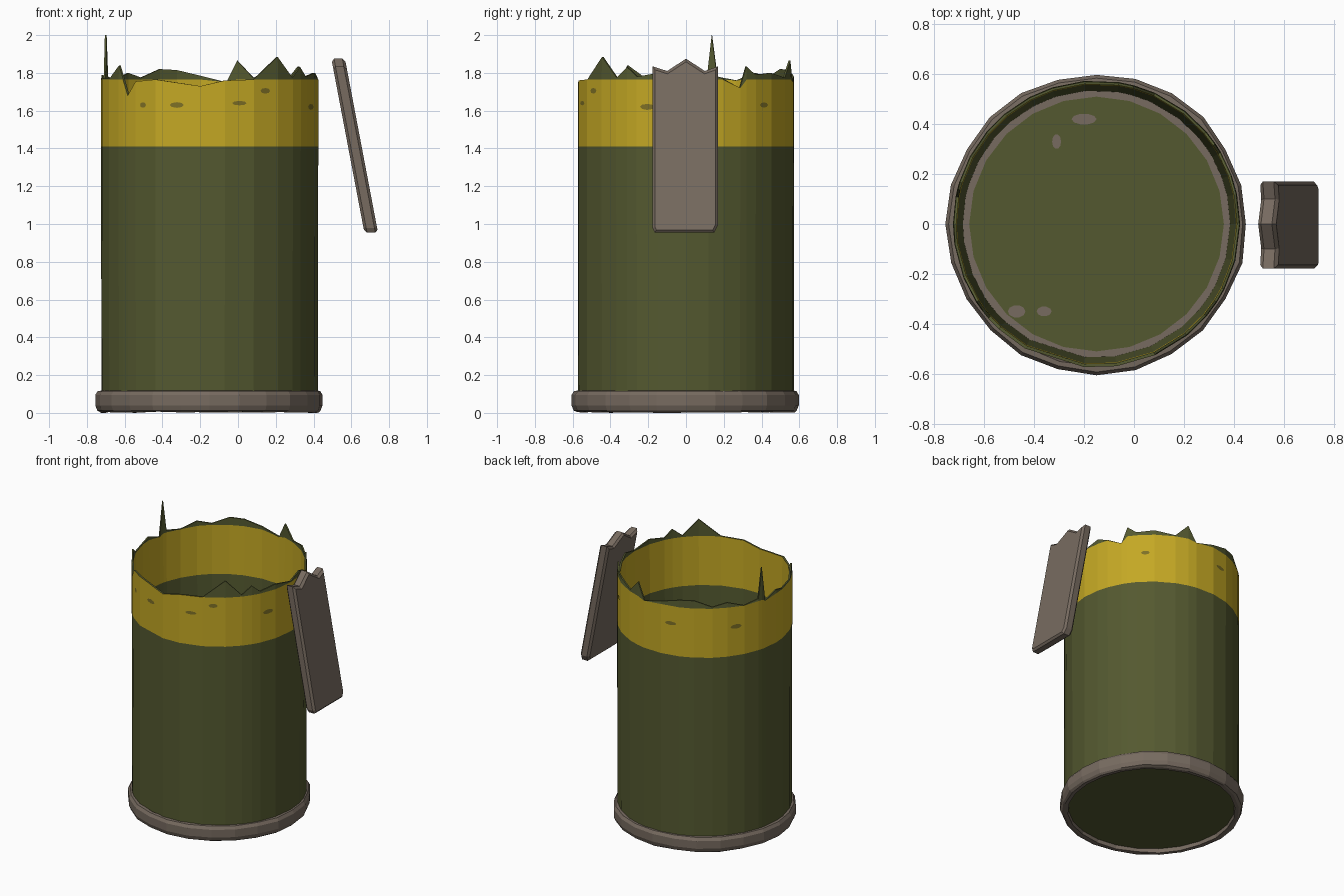
import bpy, bmesh, math, random

if "Cube" in bpy.data.objects:
    bpy.data.objects.remove(bpy.data.objects["Cube"])

random.seed(4)
CX = -0.15                      # axis of the can


def srgb(r, g, b):
    f = lambda c: (c / 255 / 12.92) if c < 11 else ((c / 255 + 0.055) / 1.055) ** 2.4
    return (f(r), f(g), f(b), 1)


def material(name, rgb):
    m = bpy.data.materials.new(name)
    m.diffuse_color = srgb(*rgb)
    m.use_nodes = True
    m.node_tree.nodes["Principled BSDF"].inputs["Base Color"].default_value = m.diffuse_color
    return m


GREEN = material("olive green", (84, 89, 48))
YELLOW = material("warning yellow", (196, 168, 36))
GREY = material("worn metal grey", (119, 107, 96))
STAIN = material("dirty yellow", (126, 112, 38))


def finish(bm, name, mats, recalc=True):
    if recalc:
        bmesh.ops.recalc_face_normals(bm, faces=bm.faces)
    me = bpy.data.meshes.new(name)
    bm.to_mesh(me)
    bm.free()
    ob = bpy.data.objects.new(name, me)
    for m in mats:
        me.materials.append(m)
    bpy.context.collection.objects.link(ob)
    return ob


def polar(r, deg, z):
    a = math.radians(deg)
    return (CX + r * math.cos(a), r * math.sin(a), z)


# Torn rim: angle -> height of the tips and notches
tears = {-172: 1.77, -158: 1.77, -147: 1.84, -143: 1.765, -139: 1.68, -133: 1.755, -120: 1.765,
         -95: 1.73, -82: 1.76, -66: 1.765, -51: 1.885, -40: 1.775, -33: 1.83, -27: 1.78, -15: 1.80,
         0: 1.77, 12: 1.80, 20: 1.77, 30: 1.72, 34: 1.835, 40: 1.79, 52: 1.80, 66: 1.775,
         75: 1.865, 81: 1.75, 95: 1.785, 108: 1.815, 118: 1.82, 130: 1.775, 140: 1.80,
         152: 1.76, 163: 1.78, 166: 2.0, 169: 1.75, 180: 1.79}
keys = sorted(tears)
BAND_LOW, BAND_TOP = 1.41, 1.765

# Can wall: outer and inner skin, green body, yellow band, green torn tips
bm = bmesh.new()
columns = []
for a in keys:
    top = tears[a]
    band = min(top, BAND_TOP)
    prof = [(0.573, 0.05), (0.575, BAND_LOW), (0.575, band), (0.572, top),
            (0.562, top), (0.562, band), (0.560, BAND_LOW), (0.535, 0.05)]
    columns.append([bm.verts.new(polar(r, a, z)) for r, z in prof])
colour = [0, 1, 0, 0, 0, 1, 0, 0]
n = len(columns)
for i in range(n):
    p, q = columns[i], columns[(i + 1) % n]
    for j in range(8):
        k = (j + 1) % 8
        f = bm.faces.new((p[j], q[j], q[k], p[k]))
        f.material_index = colour[j]
bmesh.ops.remove_doubles(bm, verts=bm.verts, dist=0.0005)
finish(bm, "can_wall", [GREEN, YELLOW])

# Base ring: a slightly dented metal hoop
bm = bmesh.new()
N = 24
hoop = []
for i in range(N):
    d = random.uniform(-0.008, 0.004)
    e = random.uniform(0, 0.008)
    prof = [(0.57, 0.118), (0.590 + d, 0.116), (0.603 + d, 0.095), (0.603 + d, 0.04),
            (0.592 + d, 0.012), (0.575, e), (0.55, e), (0.545, 0.04)]
    hoop.append([bm.verts.new(polar(r, 360 * i / N, z)) for r, z in prof])
for i in range(N):
    p, q = hoop[i], hoop[(i + 1) % N]
    for j in range(8):
        k = (j + 1) % 8
        bm.faces.new((p[j], q[j], q[k], p[k]))
finish(bm, "base_ring", [GREY])

# Floor: green disc with a worn grey edge on the inside
bm = bmesh.new()
rings = [[bm.verts.new(polar(r, 360 * i / N, z)) for i in range(N)]
         for r, z in [(0.56, 0.03), (0.56, 0.07), (0.51, 0.07)]]
bm.faces.new(rings[0])
bm.faces.new(rings[2])
for s in range(2):
    for i in range(N):
        k = (i + 1) % N
        f = bm.faces.new((rings[s][i], rings[s][k], rings[s + 1][k], rings[s + 1][i]))
        f.material_index = s
finish(bm, "floor", [GREEN, GREY])

# Worn patches on the floor: x, y, half sizes
bm = bmesh.new()
for x, y, rx, ry in [(-0.20, 0.42, 0.05, 0.022), (-0.31, 0.33, 0.018, 0.03),
                     (-0.36, -0.35, 0.03, 0.02), (-0.47, -0.35, 0.035, 0.025)]:
    bm.faces.new([bm.verts.new((x + rx * math.cos(t * math.pi / 5),
                                y + ry * math.sin(t * math.pi / 5), 0.073)) for t in range(10)])
finish(bm, "floor_wear", [GREY])


# Stains on the yellow band: plates laid flat on the wall facet at that angle
def facet_point(deg, z):
    lo = max(k for k in keys if k <= deg)
    hi = min(k for k in keys if k > deg)
    half = math.radians(hi - lo) / 2
    off = math.radians(deg - (lo + hi) / 2)
    return polar(0.575 * math.cos(half) / math.cos(off) + 0.002, deg, z)


bm = bmesh.new()
for a, z, wa, hz in [(-128, 1.63, 2, 0.015), (-108, 1.63, 4, 0.015), (-74, 1.64, 4, 0.012),
                     (-59, 1.705, 3, 0.015), (-21, 1.62, 4, 0.016), (46, 1.63, 3, 0.014),
                     (102, 1.64, 4, 0.014), (146, 1.62, 4, 0.016)]:
    bm.faces.new([bm.verts.new(facet_point(a + wa * math.cos(t * math.pi / 4),
                                           z + hz * math.sin(t * math.pi / 4)))
                  for t in range(8)])
finish(bm, "band_stains", [STAIN], recalc=False)

# Loose lever: leaning plate with a broken top edge
outline = [(-0.165, 0.955), (0.15, 0.955), (0.17, 0.995), (0.17, 1.835), (0.10, 1.81),
           (0.0, 1.875), (-0.10, 1.81), (-0.178, 1.835), (-0.178, 0.98)]
bm = bmesh.new()
sides = [[bm.verts.new((0.535 + (1.85 - z) * 0.19 + s * 0.036, y, z)) for y, z in outline]
         for s in (-1, 1)]
bm.faces.new(sides[0])
bm.faces.new(sides[1])
m = len(outline)
for i in range(m):
    k = (i + 1) % m
    bm.faces.new((sides[0][i], sides[0][k], sides[1][k], sides[1][i]))
bmesh.ops.recalc_face_normals(bm, faces=bm.faces)
rim = [e for e in bm.edges if abs(e.verts[0].co.x - e.verts[1].co.x) < 0.25
       and any(len(f.verts) == m for f in e.link_faces)]
bmesh.ops.bevel(bm, geom=rim, offset=0.014, segments=1, affect='EDGES')
finish(bm, "lever", [GREY])
